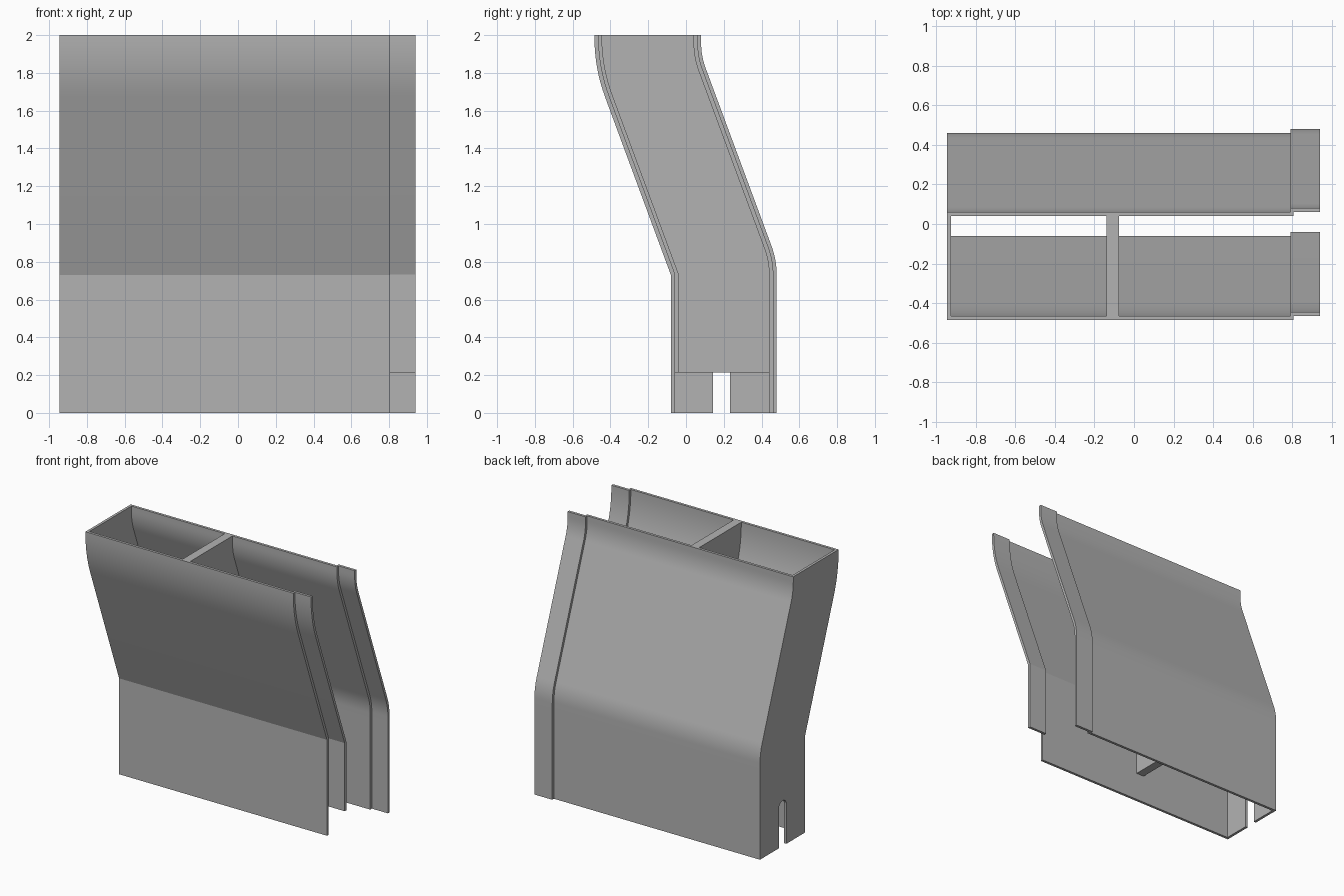
import bpy, bmesh, math
from mathutils import Vector

if "Cube" in bpy.data.objects:
    bpy.data.objects.remove(bpy.data.objects["Cube"])

mat = bpy.data.materials.new("plain_grey")
mat.diffuse_color = (0.45, 0.45, 0.45, 1)
mat.use_nodes = True
mat.node_tree.nodes["Principled BSDF"].inputs["Base Color"].default_value = mat.diffuse_color

# Side outlines (y, z) with the fillet tangent length of each bend
FRONT = [((-0.08, 0), 0), ((-0.08, 0.73), 0), ((-0.485, 1.825), 0.165), ((-0.485, 2), 0)]
BACK = [((0.48, 0), 0), ((0.48, 0.81), 0.08), ((0.08, 1.89), 0.07), ((0.08, 2), 0)]


def path(corners, offset=0, bottom=0.0, top=2.0, steps=8):
    """Rounded wall line, shifted sideways by offset (positive is +y)."""
    pts = []
    for i, (c, t) in enumerate(corners):
        c = Vector(c)
        if t == 0:
            pts.append(c)
            continue
        a = c + (Vector(corners[i - 1][0]) - c).normalized() * t
        b = c + (Vector(corners[i + 1][0]) - c).normalized() * t
        for k in range(steps + 1):
            u = k / steps
            pts.append(a * (1 - u) ** 2 + c * 2 * u * (1 - u) + b * u * u)
    out = []
    last = len(pts) - 1
    for i, p in enumerate(pts):
        d0 = (pts[max(i, 1)] - pts[max(i, 1) - 1]).normalized()
        j = min(i, last - 1)
        d1 = (pts[j + 1] - pts[j]).normalized()
        d = (d0 + d1).normalized()
        out.append(p + Vector((d.y, -d.x)) * (offset / d.dot(d1)))
    out[0].y, out[-1].y = bottom, top
    return out


def prism(name, outline, x0, x1):
    """Extrude a (y, z) outline from x0 to x1."""
    bm = bmesh.new()
    f = bm.faces.new([bm.verts.new((x0, p[0], p[1])) for p in outline])
    ext = bmesh.ops.extrude_face_region(bm, geom=[f], use_keep_orig=True)["geom"]
    bmesh.ops.translate(bm, vec=(x1 - x0, 0, 0),
                        verts=[v for v in ext if isinstance(v, bmesh.types.BMVert)])
    bmesh.ops.recalc_face_normals(bm, faces=bm.faces)
    me = bpy.data.meshes.new(name)
    bm.to_mesh(me)
    bm.free()
    me.materials.append(mat)
    ob = bpy.data.objects.new(name, me)
    bpy.context.collection.objects.link(ob)
    return ob


def cut(ob, cutter):
    m = ob.modifiers.new("cut", "BOOLEAN")
    m.operation, m.solver, m.object = "DIFFERENCE", "EXACT", cutter
    bpy.context.view_layer.objects.active = ob
    bpy.ops.object.modifier_apply(modifier=m.name)
    bpy.data.objects.remove(cutter)


def strip(d0, d1, corners, **kw):
    """Closed outline of a thin wall between two offsets."""
    return path(corners, d0, **kw) + path(corners, d1, **kw)[::-1]


T = 0.02  # wall thickness

# Duct shell: front, back and left walls, open at top, bottom and right
shell = prism("duct_shell", path(FRONT) + path(BACK, -T)[::-1], -0.945, 0.805)
cavity = path(FRONT, T, -0.1, 2.1) + path(BACK, -2 * T, -0.1, 2.1)[::-1]
cut(shell, prism("cavity_cutter", cavity, -0.925, 1.0))

# Round-topped slot in the left wall
r, yc = 0.046, 0.188
arch = [(yc + r * math.cos(a), 0.30 + r * math.sin(a))
        for a in (math.pi * k / 12 for k in range(13))]
cut(shell, prism("slot_cutter", [(yc + r, -0.1)] + arch + [(yc - r, -0.1)], -1.0, -0.9))

# Inner divider, raised off the bottom
divider = prism("divider", path(FRONT, T, 0.215) + path(BACK, -2 * T, 0.215)[::-1], -0.14, -0.075)

# Joining tongues on the open right end
front_tongue = prism("front_tongue", strip(T, 2 * T, FRONT, bottom=0.215), 0.79, 0.94)
back_tongue = prism("back_tongue", strip(0, -T, BACK), 0.79, 0.94)

# Smooth the bends, keep real corners sharp
for ob in (shell, divider, front_tongue, back_tongue):
    ob.data.shade_smooth()
    ob.data.set_sharp_from_angle(angle=math.radians(12))
